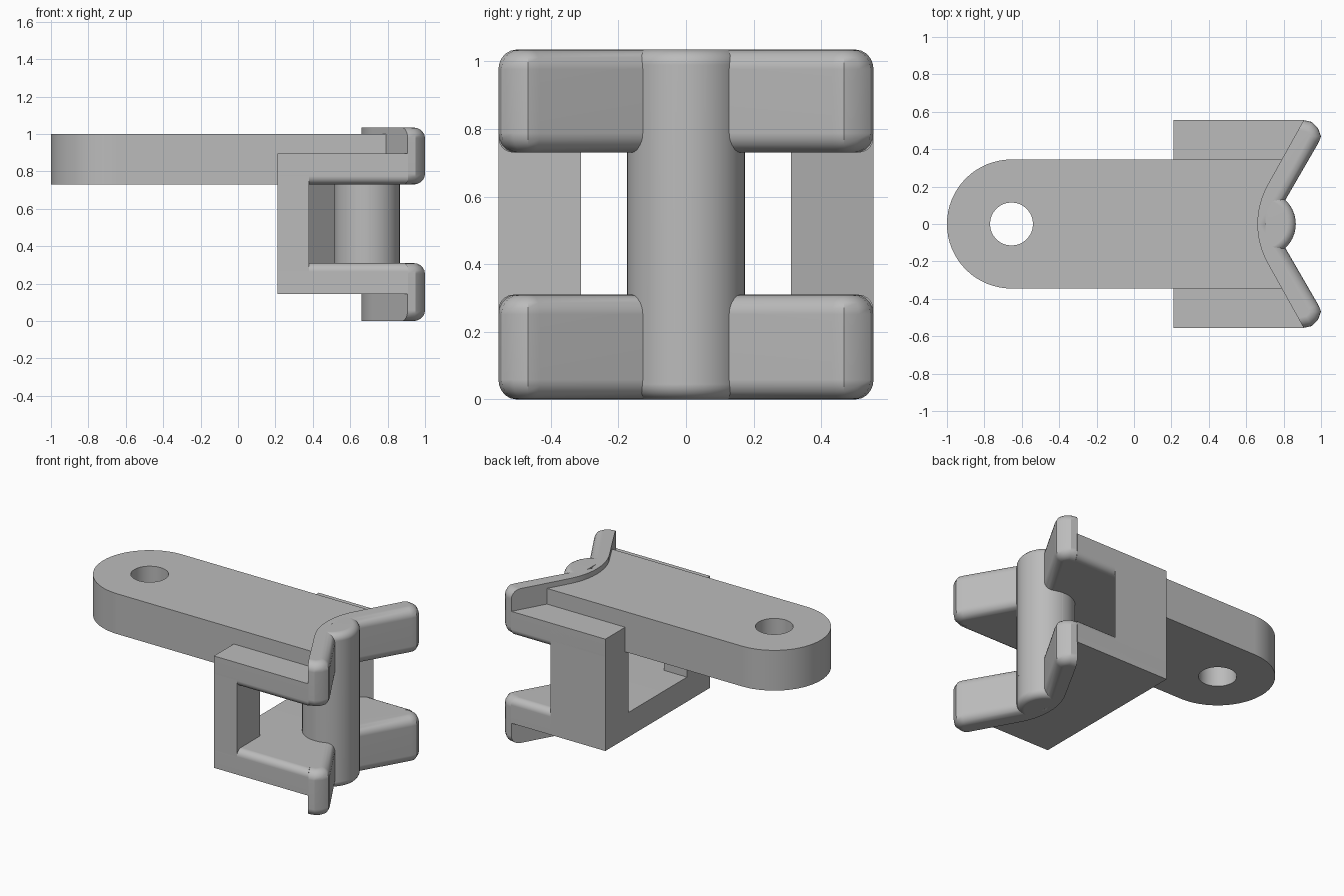
import bpy, bmesh
from math import radians, sin, cos

cube = bpy.data.objects.get("Cube")
if cube:
    bpy.data.objects.remove(cube, do_unlink=True)

grey = bpy.data.materials.new("plain grey")
grey.use_nodes = True
colour = (0.5, 0.5, 0.5, 1)
grey.diffuse_color = colour
grey.node_tree.nodes["Principled BSDF"].inputs["Base Color"].default_value = colour

HALF = 0.555      # half width of the bracket
ARM = 0.345       # half width of the arm
BOTTOM = (0.145, 0.31)
TOP = (0.73, 0.895)


def arc(cx, r, start, end, steps):
    """Points on a circle centred on the x axis, angles in degrees."""
    angles = [radians(start + (end - start) * i / steps) for i in range(steps + 1)]
    return [(cx + r * cos(a), r * sin(a)) for a in angles]


def mirrored(points):
    """Closes a half outline (y >= 0) with its mirror image."""
    return points + [(x, -y) for x, y in reversed(points) if abs(y) > 1e-5]


def prism(name, loops, z0, z1, round_rule=None, radius=0.05):
    """Extrudes outlines from z0 to z1 and rounds the edges the rule picks."""
    bm = bmesh.new()
    edges = []
    for loop in loops:
        verts = [bm.verts.new((x, y, z0)) for x, y in loop]
        if len(loops) == 1:
            bm.faces.new(verts)
        else:
            edges += [bm.edges.new((verts[i - 1], verts[i])) for i in range(len(verts))]
    if edges:
        bmesh.ops.triangle_fill(bm, edges=edges, use_beauty=True)
    out = bmesh.ops.extrude_face_region(bm, geom=bm.faces[:])
    for v in out["geom"]:
        if isinstance(v, bmesh.types.BMVert):
            v.co.z = z1
    bmesh.ops.recalc_face_normals(bm, faces=bm.faces)
    if round_rule:
        picked = [e for e in bm.edges if round_rule(e.verts[0].co, e.verts[1].co)]
        bmesh.ops.bevel(bm, geom=picked, offset=radius, offset_type='OFFSET',
                        segments=5, profile=0.5, affect='EDGES', clamp_overlap=False)
    mesh = bpy.data.meshes.new(name)
    bm.to_mesh(mesh)
    bm.free()
    mesh.materials.append(grey)
    obj = bpy.data.objects.new(name, mesh)
    bpy.context.collection.objects.link(obj)
    bpy.ops.object.select_all(action='DESELECT')
    obj.select_set(True)
    bpy.context.view_layer.objects.active = obj
    bpy.ops.object.shade_smooth_by_angle(angle=radians(30))
    obj.modifiers.new("flat caps", 'WEIGHTED_NORMAL').keep_sharp = True
    return obj


def level(a, b):
    return abs(a.z - b.z) < 1e-4


# Arm with a rounded end and a pin hole; its inner end is buried in the jaw
arm_half = [(0.70, 0), (0.74, 0.19), (0.82, ARM)] + arc(-0.655, ARM, 90, 180, 16)
pin_hole = arc(-0.655, 0.115, 0, 360, 32)[:-1]
prism("arm", [mirrored(arm_half), pin_hole], 0.73, 1.0)

# Upper and lower plates, rounded where their sides face the window
plate_half = [(0.70, 0), (0.74, 0.19), (0.91, HALF), (0.21, HALF)]
for name, (z0, z1), lip in (("lower_plate", BOTTOM, BOTTOM[1]), ("upper_plate", TOP, TOP[0])):
    def side_lip(a, b, lip=lip):
        return (level(a, b) and abs(a.z - lip) < 1e-4 and abs(a.y - b.y) < 1e-4
                and abs(a.y) > HALF - 0.01)
    prism(name, [mirrored(plate_half)], z0, z1, side_lip, 0.045)

# Posts at the back of the bracket: one square, one with a slanted inner face
prism("square_post", [[(0.21, -HALF), (0.38, -HALF), (0.38, -0.31), (0.21, -0.31)]],
      BOTTOM[0], TOP[1])
prism("slanted_post", [[(0.21, 0.31), (0.38, 0.31), (0.615, HALF), (0.21, HALF)]],
      BOTTOM[0], TOP[1])

# V-shaped jaws with a curved back, a rounded front and rounded tips
back = arc(1.09, 0.43, 180, 150, 6)
tip = [(0.907, HALF), (0.95, 0.546), (0.984, 0.512), (1.0, 0.468), (0.985, 0.432)]
outline = [(x, -y) for x, y in reversed(tip)] + [(x, -y) for x, y in reversed(back[1:])] \
    + back + tip + [(0.735, 0)]


def is_back(p):
    """True on the back curve and at the sharp back corners."""
    return any(abs(p.x - x) < 1e-4 and abs(abs(p.y) - abs(y)) < 1e-4
               for x, y in back + tip[:1])


def front_rim(a, b):
    return level(a, b) and not (is_back(a) and is_back(b))


for name, z0, z1 in (("lower_jaw", 0, 0.31), ("upper_jaw", 0.73, 1.035)):
    prism(name, [outline], z0, z1, front_rim, 0.058)

# Pillar between the jaws, and its front rib running the full height
prism("pillar", [arc(0.69, 0.175, 0, 360, 40)[:-1]], 0.2, 0.85)


def rib_rim(a, b):
    return level(a, b) and max(a.x, b.x) > 0.71


prism("pillar_rib", [arc(0.69, 0.175, -86, 86, 20)], 0, 1.035, rib_rim, 0.045)
